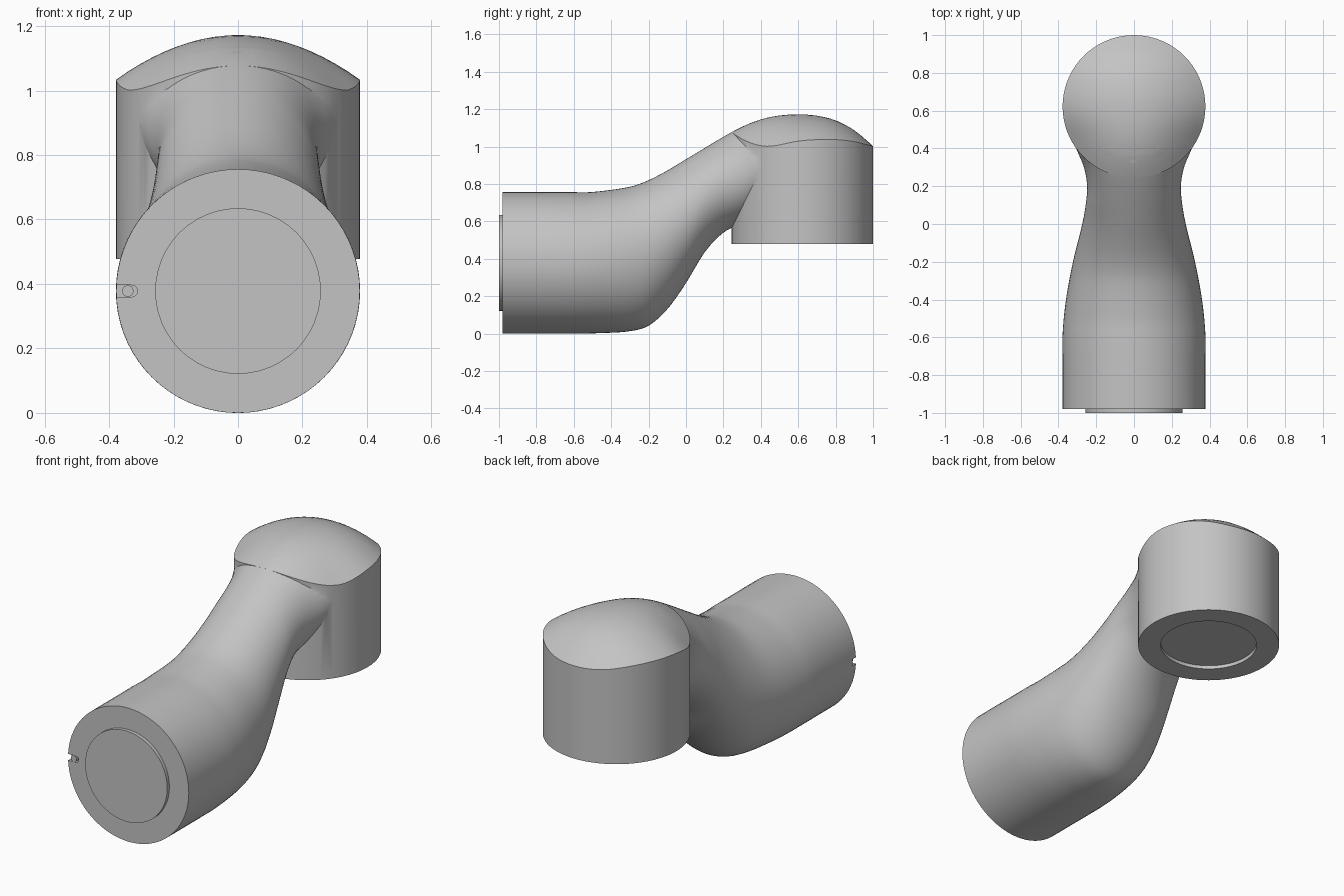
import bpy, bmesh, math
from mathutils import Matrix

if "Cube" in bpy.data.objects:
    bpy.data.objects.remove(bpy.data.objects["Cube"])

R, HEAD_Y, SEG = 0.378, 0.622, 72

grey = bpy.data.materials.new("light_grey")
grey.diffuse_color = (0.55, 0.55, 0.55, 1)
grey.use_nodes = True
grey.node_tree.nodes["Principled BSDF"].inputs["Base Color"].default_value = grey.diffuse_color


def curve(points):
    """Smooth interpolation through (y, value) points."""
    n = len(points)
    slope = []
    for i in range(n):
        a, b = points[max(i - 1, 0)], points[min(i + 1, n - 1)]
        slope.append((b[1] - a[1]) / (b[0] - a[0]))

    def f(y):
        i = 0
        while i < n - 2 and y > points[i + 1][0]:
            i += 1
        (y0, v0), (y1, v1) = points[i], points[i + 1]
        d = y1 - y0
        t = (y - y0) / d
        return ((2*t**3 - 3*t**2 + 1) * v0 + (t**3 - 2*t**2 + t) * d * slope[i]
                + (3*t**2 - 2*t**3) * v1 + (t**3 - t**2) * d * slope[i + 1])
    return f


# Profiles of the arm along its length
top = curve([(-0.98, .756), (-.6, .756), (-.5, .757), (-.3, .785), (-.2, .82), (-.1, .872),
             (0, .932), (.2, 1.052), (.3, 1.106), (.4, 1.145), (.5, 1.166), (.6, 1.172),
             (.7, 1.165), (.8, 1.14), (.9, 1.087), (1, 1.003)])
bottom = curve([(-.98, 0), (-.6, 0), (-.45, .003), (-.3, .013), (-.2, .042), (-.1, .13),
                (0, .27), (.1, .435), (.2, .54), (.3, .59), (.4, .65), (.52, .66)])
width = curve([(-.98, R), (-.7, R), (-.58, R), (-.4, .36), (-.2, .323), (0, .274),
               (.1, .256), (.2, .248), (.3, .265), (.4, .306), (.52, .345)])
crown = curve([(.2, .27), (.43, .35), (.62, .51), (.8, .54), (1, .54)])


def make(name, bm):
    bmesh.ops.recalc_face_normals(bm, faces=bm.faces)
    me = bpy.data.meshes.new(name)
    bm.to_mesh(me)
    bm.free()
    ob = bpy.data.objects.new(name, me)
    bpy.context.collection.objects.link(ob)
    me.materials.append(grey)
    return ob


def loft(name, rings):
    bm = bmesh.new()
    rows = [[bm.verts.new(p) for p in ring] for ring in rings]
    for a, b in zip(rows, rows[1:]):
        for i in range(SEG):
            j = (i + 1) % SEG
            bm.faces.new((a[i], a[j], b[j], b[i]))
    bm.faces.new(rows[0])
    bm.faces.new(rows[-1])
    return make(name, bm)


def disc(name, radius, depth, centre, axis="Z"):
    bm = bmesh.new()
    m = Matrix.Translation(centre)
    if axis == "Y":
        m = m @ Matrix.Rotation(math.pi / 2, 4, "X")
    bmesh.ops.create_cone(bm, cap_ends=True, segments=48, radius1=radius,
                          radius2=radius, depth=depth, matrix=m)
    return make(name, bm)


def combine(ob, other, operation):
    mod = ob.modifiers.new(operation, "BOOLEAN")
    mod.operation, mod.solver, mod.object = operation, "EXACT", other
    bpy.context.view_layer.objects.active = ob
    bpy.ops.object.modifier_apply(modifier=mod.name)
    bpy.data.objects.remove(other)


angles = [2 * math.pi * i / SEG for i in range(SEG)]

# Arm: elliptical sections swept from the round socket up through the neck
stations = [-.98, -.7, -.6] + [-.56 + .03 * i for i in range(37)]
rings = []
for y in stations:
    t, b, w = top(y), bottom(y), width(y)
    if y > .38:
        t -= (y - .38) * .1  # sink the end just below the dome
    rings.append([(w * math.cos(a), y, (t + b) / 2 + (t - b) / 2 * math.sin(a))
                  for a in angles])
arm = loft("arm", rings)


# Head: upright cylinder closed by a crowned top that follows the arm profile
def dome(x, y):
    return top(y) - x * x / (2 * crown(y))


def head_ring(r, z=None):
    pts = [(r * math.cos(a), HEAD_Y + r * math.sin(a)) for a in angles]
    return [(x, y, dome(x, y) if z is None else z) for x, y in pts]


head = loft("head", [head_ring(R, .478)]
            + [head_ring(R * k) for k in (1, .9, .8, .7, .6, .5, .4, .3, .2, .1, .03)])
combine(arm, head, "UNION")
arm.name = "arm_and_head"

# Round recess under the head
combine(arm, disc("recess_cutter", .257, .04, (0, HEAD_Y, .478)), "DIFFERENCE")

# Alignment slot in the rim of the socket, with a round inner end
bm = bmesh.new()
bmesh.ops.create_cube(bm, size=1, matrix=Matrix.Translation((-.37, -.98, .378))
                      @ Matrix.Diagonal((.08, .06, .036, 1)))
combine(arm, make("slot_cutter", bm), "DIFFERENCE")
combine(arm, disc("slot_end_cutter", .018, .06, (-.33, -.98, .378), "Y"), "DIFFERENCE")
pin = disc("alignment_pin", .0175, .03, (-.342, -.965, .378), "Y")

# Raised plate on the socket face
plate = disc("socket_plate", .257, .03, (0, -.985, .378), "Y")

for ob in (arm, pin, plate):
    bpy.ops.object.select_all(action="DESELECT")
    ob.select_set(True)
    bpy.context.view_layer.objects.active = ob
    bpy.ops.object.shade_smooth_by_angle(angle=math.radians(30))
